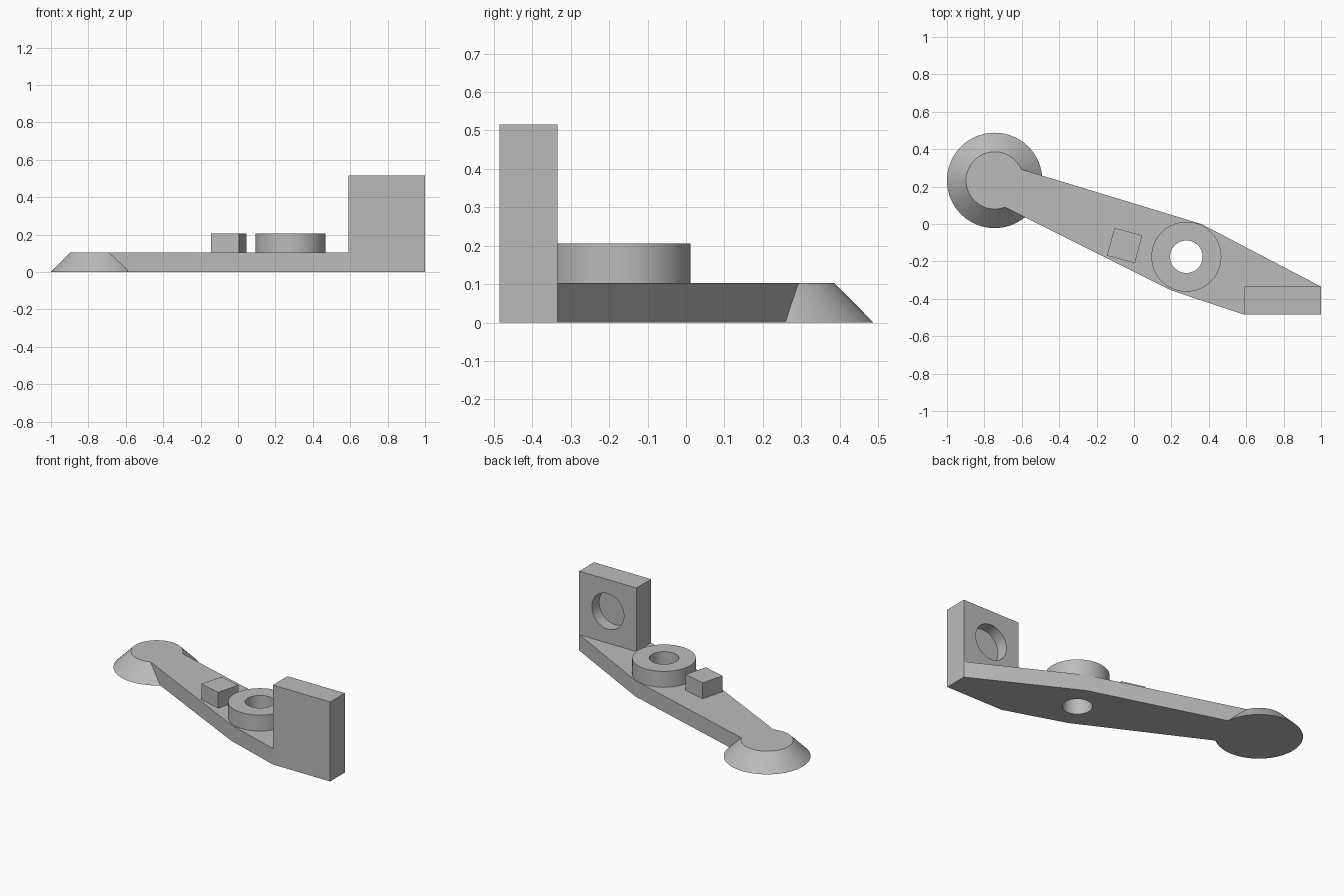
import bpy
import bmesh
from math import radians
from mathutils import Matrix, Vector

if "Cube" in bpy.data.objects:
    bpy.data.objects.remove(bpy.data.objects["Cube"], do_unlink=True)

grey = bpy.data.materials.new("plain grey")
grey.use_nodes = True
grey.diffuse_color = (0.5, 0.5, 0.5, 1)
grey.node_tree.nodes["Principled BSDF"].inputs["Base Color"].default_value = (0.5, 0.5, 0.5, 1)

THICK = 0.103      # arm thickness
RAISED = 0.206     # top of boss and peg
PIVOT = (0.28, -0.175)
PLATE_BACK = -0.335


def finish(name, bm):
    bmesh.ops.recalc_face_normals(bm, faces=bm.faces)
    mesh = bpy.data.meshes.new(name)
    bm.to_mesh(mesh)
    bm.free()
    mesh.materials.append(grey)
    obj = bpy.data.objects.new(name, mesh)
    bpy.context.collection.objects.link(obj)
    return obj


def box(name, lo, hi, turn=0):
    bm = bmesh.new()
    lo, hi = Vector(lo), Vector(hi)
    place = (Matrix.Translation((lo + hi) / 2) @ Matrix.Rotation(radians(turn), 4, 'Z')
             @ Matrix.Diagonal((*(hi - lo), 1)))
    bmesh.ops.create_cube(bm, size=1, matrix=place)
    return finish(name, bm)


def cone(name, centre, r1, r2, depth, tilt=0):
    bm = bmesh.new()
    place = Matrix.Translation(centre) @ Matrix.Rotation(radians(tilt), 4, 'X')
    bmesh.ops.create_cone(bm, cap_ends=True, segments=64, radius1=r1, radius2=r2,
                          depth=depth, matrix=place)
    return finish(name, bm)


def cut(target, cutter, keep=False):
    mod = target.modifiers.new("cut", 'BOOLEAN')
    mod.operation, mod.solver, mod.object = 'DIFFERENCE', 'EXACT', cutter
    bpy.context.view_layer.objects.active = target
    bpy.ops.object.modifier_apply(modifier=mod.name)
    if not keep:
        bpy.data.objects.remove(cutter, do_unlink=True)


# Flared round foot
foot = cone("foot", (-0.745, 0.233, THICK / 2), 0.255, 0.153, THICK)

# Flat arm, widest around the pivot
outline = [(-0.745, 0.336), (0.36, 0.0), (1.0, PLATE_BACK), (0.59, PLATE_BACK),
           (0.59, -0.485), (0.2, -0.355), (-0.745, 0.117)]
bm = bmesh.new()
face = bm.faces.new([bm.verts.new((x, y, 0)) for x, y in outline])
top = bmesh.ops.extrude_face_region(bm, geom=[face])["geom"]
bmesh.ops.translate(bm, vec=(0, 0, THICK),
                    verts=[v for v in top if isinstance(v, bmesh.types.BMVert)])
arm = finish("arm", bm)
cut(arm, foot, keep=True)

# Pivot boss with a hole running down through the arm
boss = cone("pivot_boss", (*PIVOT, (THICK + RAISED) / 2), 0.187, 0.187, RAISED - THICK)
for part in (arm, boss):
    cut(part, cone("hole_cutter", (*PIVOT, 0.1), 0.087, 0.087, 0.5))

# Square peg, turned with the arm
peg = box("peg", (-0.127, -0.192, THICK), (0.027, -0.038, RAISED), turn=-15)

# Upright end plate with a round recess in its back
plate = box("end_plate", (0.59, -0.485, 0), (1.0, PLATE_BACK, 0.515))
cut(plate, cone("recess_cutter", (0.795, PLATE_BACK, 0.309), 0.115, 0.115, 0.15, tilt=90))

# Smooth round walls, sharp corners
bpy.ops.object.select_all(action='DESELECT')
for part in (foot, arm, boss, peg, plate):
    part.select_set(True)
bpy.context.view_layer.objects.active = arm
bpy.ops.object.shade_smooth_by_angle(angle=radians(30))
